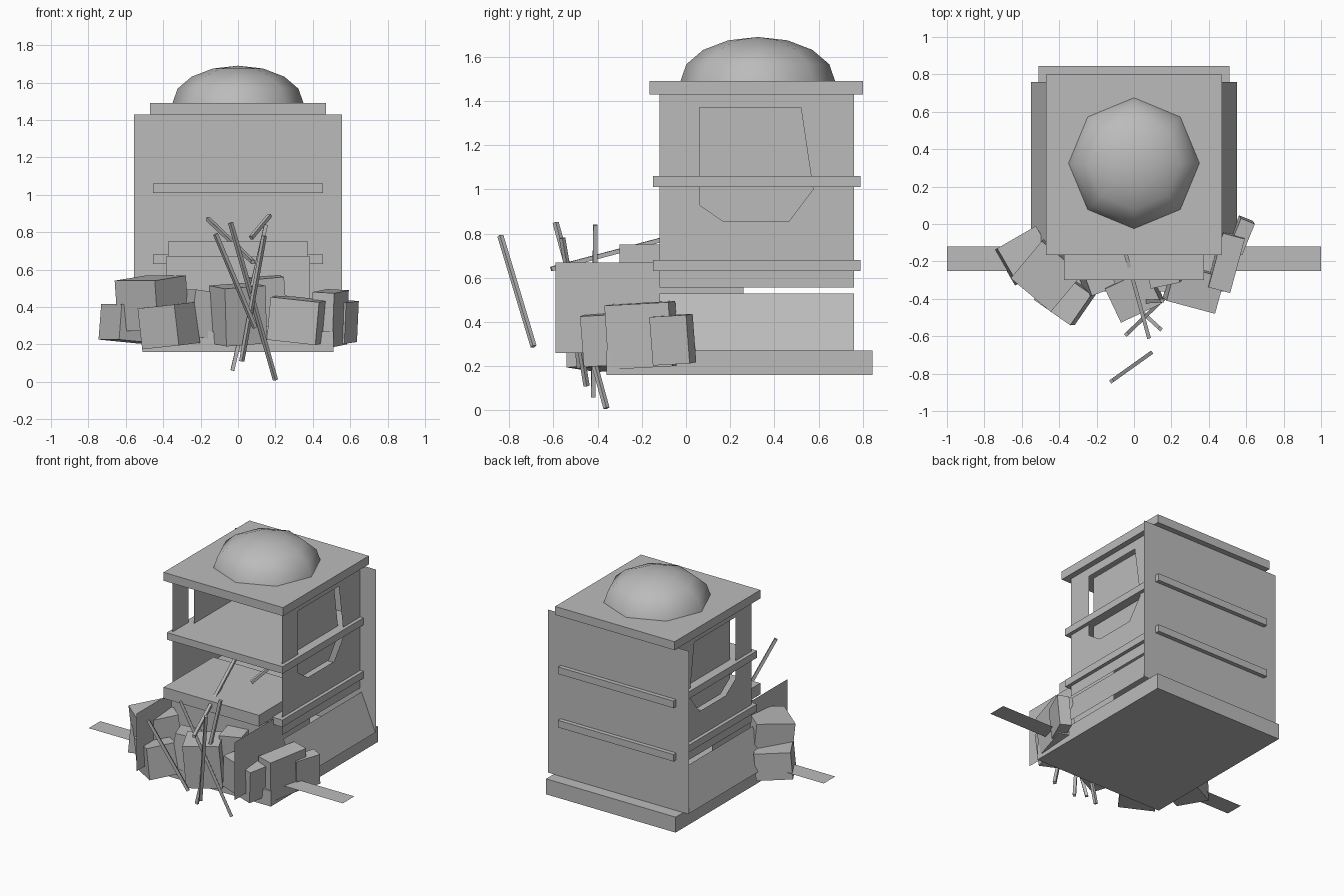
import bpy, bmesh
from math import radians
from mathutils import Vector, Matrix

cube = bpy.data.objects.get("Cube")
if cube:
    bpy.data.objects.remove(cube, do_unlink=True)

grey = bpy.data.materials.new("concrete_grey")
grey.use_nodes = True
colour = (0.5, 0.5, 0.5, 1)
grey.diffuse_color = colour
grey.node_tree.nodes["Principled BSDF"].inputs["Base Color"].default_value = colour


def finish(name, bm):
    mesh = bpy.data.meshes.new(name)
    bm.to_mesh(mesh)
    bm.free()
    mesh.materials.append(grey)
    obj = bpy.data.objects.new(name, mesh)
    bpy.context.collection.objects.link(obj)
    return obj


def block(name, centre, size, turn=(0, 0, 0)):
    bm = bmesh.new()
    bmesh.ops.create_cube(bm, size=1)
    obj = finish(name, bm)
    obj.data.transform(Matrix.Diagonal((*size, 1)))
    obj.location = centre
    obj.rotation_euler = [radians(a) for a in turn]
    return obj


def slab(name, half_x, y0, y1, z0, z1):
    return block(name, (0, (y0 + y1) / 2, (z0 + z1) / 2), (2 * half_x, y1 - y0, z1 - z0))


def sheet(name, *loops):
    """Thin flat surface; a second loop cuts a hole."""
    bm = bmesh.new()
    for loop in loops:
        vs = [bm.verts.new(p) for p in loop]
        for a, b in zip(vs, vs[1:] + vs[:1]):
            bm.edges.new((a, b))
    bmesh.ops.triangle_fill(bm, edges=bm.edges[:], use_beauty=True)
    return finish(name, bm)


def upright(x, y0, y1, z0, z1):
    return [(x, y0, z0), (x, y1, z0), (x, y1, z1), (x, y0, z1)]


# Base, floors, porch and roof
slab("base", 0.51, -0.36, 0.845, 0.16, 0.27)
slab("lower_floor", 0.455, -0.15, 0.79, 0.63, 0.68)
slab("upper_floor", 0.455, -0.15, 0.79, 1.01, 1.06)
slab("porch_slab", 0.375, -0.3, 0.26, 0.67, 0.75)
slab("roof", 0.47, -0.165, 0.8, 1.43, 1.49)

# Back wall, porch panel and ground strip
sheet("back_wall", [(-0.555, 0.76, 0.27), (0.555, 0.76, 0.27), (0.555, 0.76, 1.43), (-0.555, 0.76, 1.43)])
sheet("porch_panel", [(-0.385, -0.2, 0.27), (0.385, -0.2, 0.27), (0.385, -0.2, 0.67), (-0.385, -0.2, 0.67)])
sheet("ground_strip", [(-1, -0.25, 0.272), (1, -0.25, 0.272), (1, -0.12, 0.272), (-1, -0.12, 0.272)])

# Side walls with window openings, inset panes, sloped skirts and porch sides
window = [(0.06, 1.37), (0.52, 1.37), (0.575, 1.0), (0.465, 0.855), (0.17, 0.855), (0.06, 0.93)]
for side, s in (("left", 1), ("right", -1)):
    sheet(side + "_wall", upright(s * 0.43, -0.12, 0.76, 0.555, 1.43),
          [(s * 0.43, y, z) for y, z in window])
    sheet(side + "_pane", [(s * 0.39, y, z) for y, z in window])
    sheet(side + "_skirt", [(s * 0.55, -0.12, 0.27), (s * 0.55, 0.76, 0.27),
                            (s * 0.44, 0.76, 0.53), (s * 0.44, -0.12, 0.53)])
    sheet(side + "_porch_side", upright(s * 0.385, -0.59, 0.26, 0.26, 0.67))

# Dome: upper half of a flattened sphere
bm = bmesh.new()
bmesh.ops.create_uvsphere(bm, u_segments=8, v_segments=8, radius=1)
bmesh.ops.delete(bm, geom=[v for v in bm.verts if v.co.z < -0.01], context="VERTS")
bmesh.ops.transform(bm, verts=bm.verts[:],
                    matrix=Matrix.Translation((0, 0.325, 1.49)) @ Matrix.Diagonal((0.35, 0.35, 0.2, 1)))
for f in bm.faces:
    f.smooth = True
finish("dome", bm)

# Rubble: centre, size, rotation
rubble = [
    ((-0.46, -0.27, 0.42), (0.28, 0.26, 0.27), (6, 0, -40)),
    ((-0.58, -0.17, 0.31), (0.24, 0.22, 0.19), (0, 5, 30)),
    ((-0.37, -0.39, 0.30), (0.24, 0.20, 0.22), (4, -5, -35)),
    ((0.00, -0.37, 0.36), (0.24, 0.20, 0.31), (5, -4, 25)),
    ((0.32, -0.34, 0.33), (0.27, 0.20, 0.23), (3, 6, -15)),
    ((0.49, -0.20, 0.34), (0.12, 0.30, 0.29), (3, 3, -15)),
    ((0.57, -0.06, 0.32), (0.08, 0.18, 0.22), (3, 4, -22)),
    ((-0.20, -0.30, 0.36), (0.14, 0.14, 0.25), (0, 8, 20)),
    ((0.16, -0.24, 0.43), (0.16, 0.16, 0.26), (4, -5, 12)),
]
for i, (centre, size, turn) in enumerate(rubble):
    block(f"rubble_{i + 1}", centre, size, turn)

# Loose rods: two end points each
rods = [
    ((-0.12, -0.84, 0.79), (0.09, -0.69, 0.29)),
    ((-0.04, -0.59, 0.85), (0.20, -0.36, 0.01)),
    ((0.15, -0.41, 0.84), (-0.03, -0.42, 0.06)),
    ((0.08, -0.61, 0.64), (-0.16, 0.26, 0.87)),
    ((0.07, 0.05, 0.77), (0.17, 0.18, 0.89)),
    ((0.14, -0.56, 0.78), (0.02, -0.45, 0.11)),
]
for i, ends in enumerate(rods):
    a, b = map(Vector, ends)
    rod = block(f"rod_{i + 1}", (a + b) / 2, (0.02, 0.02, (b - a).length))
    rod.rotation_euler = (b - a).to_track_quat("Z", "Y").to_euler()
